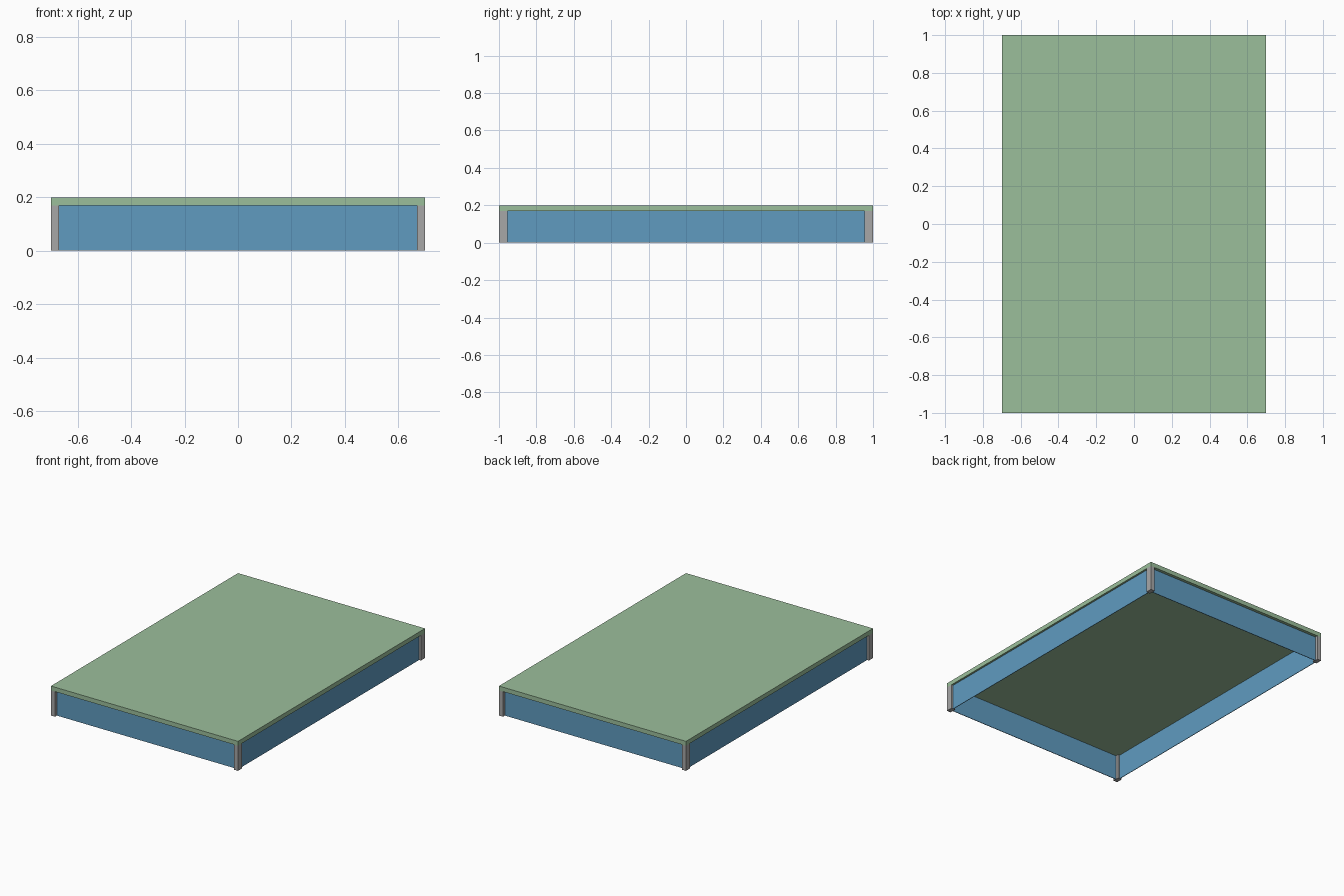
import bpy

cube = bpy.data.objects.get("Cube")
if cube:
    bpy.data.objects.remove(cube, do_unlink=True)


def material(name, rgb):
    mat = bpy.data.materials.new(name)
    mat.use_nodes = True
    mat.diffuse_color = (*rgb, 1)
    mat.node_tree.nodes["Principled BSDF"].inputs["Base Color"].default_value = (*rgb, 1)
    return mat


def box(name, centre, size, mat):
    bpy.ops.mesh.primitive_cube_add(size=1, location=centre)
    obj = bpy.context.object
    obj.name = name
    obj.scale = size
    bpy.ops.object.transform_apply(location=False, rotation=False, scale=True)
    obj.data.materials.append(mat)
    return obj


green = material("soft green", (0.33, 0.52, 0.33))
blue = material("mid blue", (0.115, 0.33, 0.53))
grey = material("light grey", (0.39, 0.39, 0.39))

HALF_X, HALF_Y = 0.70, 1.0
TOP, DECK = 0.20, 0.03
LEG_X, LEG_Y = 0.03, 0.045
SHEET = 0.004
leg_h = TOP - DECK
cx, cy = HALF_X - LEG_X / 2, HALF_Y - LEG_Y / 2

# Flat deck on top
box("deck", (0, 0, TOP - DECK / 2), (2 * HALF_X, 2 * HALF_Y, DECK), green)

# Corner posts
for sx, side in ((-1, "right"), (1, "left")):
    for sy, end in ((-1, "front"), (1, "back")):
        box(f"{end}_{side}_post", (sx * cx, sy * cy, leg_h / 2), (LEG_X, LEG_Y, leg_h), grey)

# Thin skirt panels between the post centres
for sx, side in ((-1, "right"), (1, "left")):
    box(f"{side}_panel", (sx * cx, 0, leg_h / 2), (SHEET, 2 * (HALF_Y - LEG_Y), leg_h), blue)
for sy, end in ((-1, "front"), (1, "back")):
    box(f"{end}_panel", (0, sy * cy, leg_h / 2), (2 * (HALF_X - LEG_X), SHEET, leg_h), blue)
